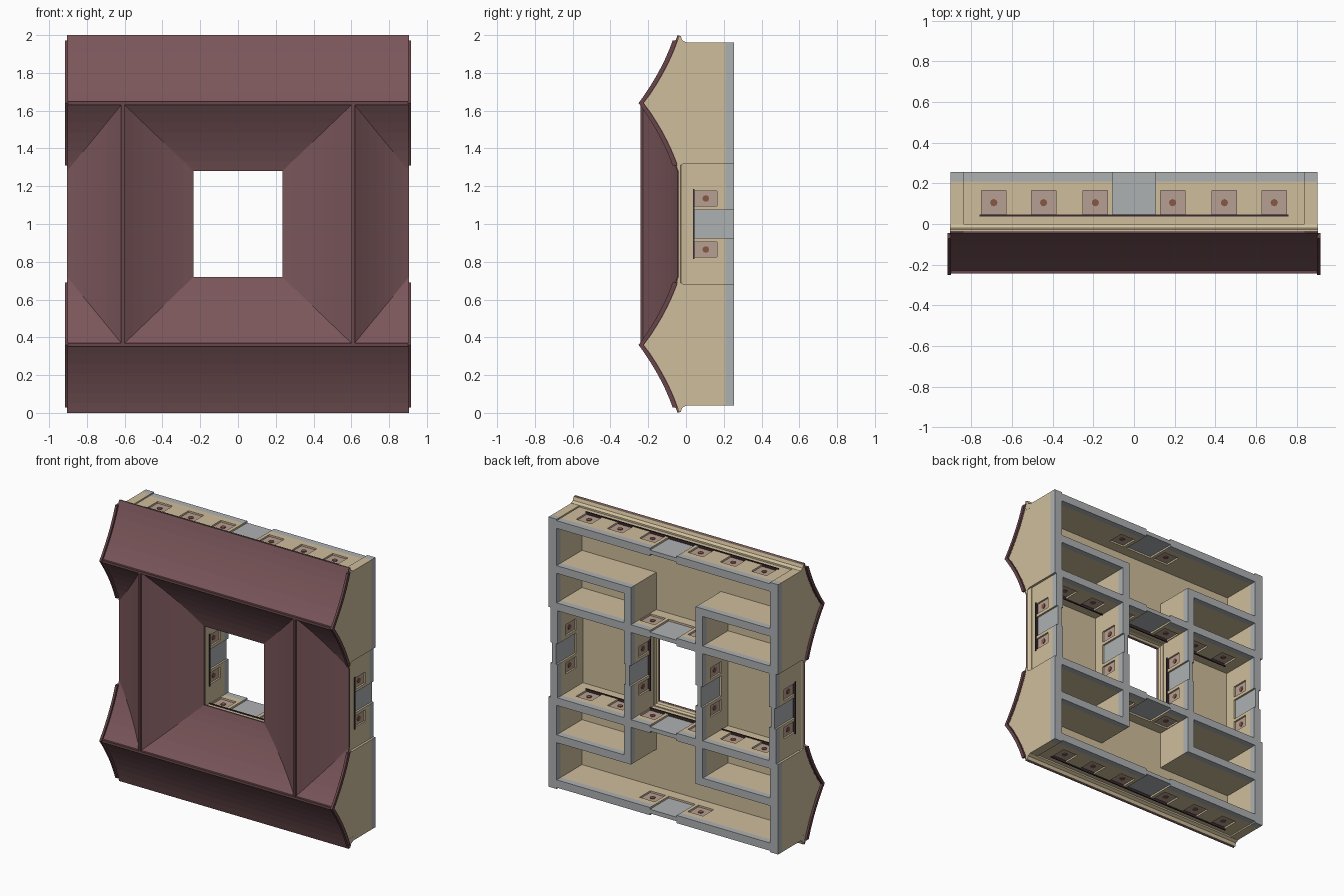
import bpy, bmesh, math
from mathutils import Matrix

if "Cube" in bpy.data.objects:
    bpy.data.objects.remove(bpy.data.objects["Cube"])

def material(name, r, g, b):
    lin = lambda c: ((c / 255 + 0.055) / 1.055) ** 2.4 if c > 10 else c / 255 / 12.92
    m = bpy.data.materials.new(name)
    m.diffuse_color = (lin(r), lin(g), lin(b), 1)
    m.use_nodes = True
    m.node_tree.nodes["Principled BSDF"].inputs["Base Color"].default_value = m.diffuse_color
    return m

MATS = [material("plaster_beige", 207, 190, 156), material("stone_grey", 174, 177, 178),
        material("window_tan", 182, 159, 146), material("knob_brown", 134, 88, 66),
        material("beam_dark", 58, 42, 46), material("roof_red", 122, 86, 90),
        material("trim_red", 104, 70, 74)]
BEIGE, GREY, PANE, KNOB, BEAM, ROOF, TRIM = range(7)

def finish(name, bm, fix=True):
    if fix:
        bmesh.ops.recalc_face_normals(bm, faces=bm.faces[:])
    me = bpy.data.meshes.new(name)
    bm.to_mesh(me)
    bm.free()
    for m in MATS:
        me.materials.append(m)
    ob = bpy.data.objects.new(name, me)
    bpy.context.collection.objects.link(ob)
    return ob

def box(bm, x, y, z, mat):
    """Axis box from three (low, high) pairs."""
    v = [bm.verts.new((a, b, c)) for a in sorted(x) for b in sorted(y) for c in sorted(z)]
    for q in ((0, 1, 3, 2), (4, 6, 7, 5), (0, 4, 5, 1), (2, 3, 7, 6), (0, 2, 6, 4), (1, 5, 7, 3)):
        bm.faces.new([v[i] for i in q]).material_index = mat

def prism(bm, pts, u0, u1, to3d, mat):
    """Extrude a 2D outline along u; to3d(u, p) gives the position."""
    a = [bm.verts.new(to3d(u0, p)) for p in pts]
    b = [bm.verts.new(to3d(u1, p)) for p in pts]
    fs = [bm.faces.new(a), bm.faces.new(b[::-1])]
    n = len(pts)
    for i in range(n):
        fs.append(bm.faces.new((a[i], b[i], b[(i + 1) % n], a[(i + 1) % n])))
    for f in fs:
        f.material_index = mat

CZ = 1.0                                   # middle of the courtyard plan
Y_TOP, Y_HEAD, Y_SILL, Y_BASE, Y_END = -0.04, 0.045, 0.165, 0.21, 0.255
THICK = 0.055

def wall(name, axis, half, face, out, openings=(), strip=0, span=None):
    """Wall along x or z. face = outside plane, out = direction of its outside."""
    bm = bmesh.new()
    inner = face - out * THICK
    def put(u, y, w, mat):
        if axis == 'x':
            box(bm, u, y, (w[0] + CZ, w[1] + CZ), mat)
        else:
            box(bm, w, y, (u[0] + CZ, u[1] + CZ), mat)
    lo, hi = span or (-half, half)
    put((lo, hi), (Y_TOP, Y_HEAD), (inner, face), BEIGE)
    cur = lo
    for a, b, kind in sorted(openings) + [(hi, hi, 'end')]:
        put((cur, a), (Y_HEAD, Y_BASE), (inner, face), BEIGE)
        put((cur, a), (Y_BASE, Y_END), (inner, face), GREY)
        cur = b
        if kind == 'end':
            break
        if kind == 'door':
            put((a, b), (Y_HEAD, Y_END), (inner + out * .013, face - out * .013), GREY)
            continue
        put((a, b), (Y_SILL, Y_BASE), (inner, face), BEIGE)
        put((a, b), (Y_BASE, Y_END), (inner, face), GREY)
        back = inner + out * .012
        if kind == 'niche':
            put((a, b), (Y_HEAD, Y_SILL), (inner, inner + out * .02), BEIGE)
            back = inner + out * .02
        front = face - out * .012
        put((a, b), (Y_HEAD, Y_SILL), (back, front), PANE)
        # eight-sided boss in the middle of the window
        u, w, y = (a + b) / 2, (front + back) / 2, (Y_HEAD + Y_SILL) / 2
        pos = (u, y, w + CZ) if axis == 'x' else (w, y, u + CZ)
        rot = Matrix() if axis == 'x' else Matrix.Rotation(math.pi / 2, 4, 'Y')
        r = bmesh.ops.create_cone(bm, cap_ends=True, segments=8, radius1=.018, radius2=.018,
                                  depth=abs(front - back) + .01, matrix=Matrix.Translation(pos) @ rot)
        for f in {f for v in r['verts'] for f in v.link_faces}:
            f.material_index = KNOB
    if strip:                               # dark lintel strip above the windows
        put((-strip, strip), (.037, .046), (face - out * .02, face + out * .006), BEAM)
    return finish(name, bm)

def both(lst):
    return [(s * c - h, s * c + h, k) for c, h, k in lst for s in (1, -1)]

long_open = both([(.69, .06, 'niche'), (.445, .06, 'niche'), (.19, .06, 'through')]) + [(-.105, .105, 'door')]
short_open = both([(.135, .04, 'through')]) + [(-.073, .073, 'door')]

# walls, mirrored around the courtyard
for s, n in ((1, "upper"), (-1, "lower")):
    wall(n + "_outer_wall", 'x', .84, s * .95, s, long_open, .76)
    wall(n + "_court_wall", 'x', .84, s * .31, -s, long_open, .76)
    for t, m in ((1, "right"), (-1, "left")):
        wall(f"{n}_{m}_room_wall", 'x', 0, s * .63, s, span=sorted((t * .255, t * .84)))
        wall(f"{n}_{m}_room_end", 'z', 0, t * .255, -t, span=sorted((s * .365, s * .575)))
for t, m in ((1, "right"), (-1, "left")):
    wall(m + "_outer_wall", 'z', .32, t * .888, t, short_open, .185)
    wall(m + "_court_wall", 'z', .31, t * .255, -t, short_open, .185)

# roof profile: steep at the ridge, flatter at the eaves
N = 7
S = [i / N for i in range(N + 1)]
RX, RZ, EDGE = .61, .64, .905
height = lambda s: -.045 - .19 * ((1 - s) - .4 * s * (1 - s))
z_out = lambda s: RZ + .36 * s
z_in = lambda s: RZ - .36 * s
x_out = lambda s: RX + (EDGE - RX) * s
x_in = lambda s: RX - .375 * s

bm = bmesh.new()
def slope(edge):
    """Strip of quads; edge(s) gives both ends of the level line at s."""
    rows = [[bm.verts.new((x, height(s), z + CZ)) for x, z in edge(s)] for s in S]
    for r, q in zip(rows, rows[1:]):
        f = bm.faces.new((r[0], r[1], q[1], q[0]))
        f.material_index = ROOF
for k in (1, -1):
    slope(lambda s: ((-EDGE, k * z_out(s)), (EDGE, k * z_out(s))))
    slope(lambda s: ((-x_in(s), k * z_in(s)), (x_in(s), k * z_in(s))))
    slope(lambda s: ((k * x_in(s), -z_in(s)), (k * x_in(s), z_in(s))))
    slope(lambda s: ((k * x_out(s), -z_in(s)), (k * x_out(s), z_in(s))))
    for t in (1, -1):
        slope(lambda s: ((t * x_out(s), k * z_in(s)), (t * (EDGE + .0005), k * z_in(s))))
bmesh.ops.remove_doubles(bm, verts=bm.verts[:], dist=.0008)
bm.normal_update()
for f in bm.faces:
    if f.normal.y > 0:
        f.normal_flip()
roof = finish("roof", bm, fix=False)
sol = roof.modifiers.new("thickness", 'SOLIDIFY')
sol.thickness, sol.offset = .012, -1

# ridge caps
bm = bmesh.new()
for k in (1, -1):
    box(bm, (-EDGE, EDGE), (-.244, -.225), (CZ + k * RZ - .009, CZ + k * RZ + .009), TRIM)
    box(bm, (k * RX - .009, k * RX + .009), (-.242, -.225), (CZ - RZ, CZ + RZ), TRIM)
finish("ridge_caps", bm)

# gable walls with stone base and curved verge boards
gable, base, verge = bmesh.new(), bmesh.new(), bmesh.new()
line = [(height(s) + .006, z_out(s)) for s in S[::-1]] + [(height(s) + .006, z_in(s)) for s in S[1:]]
outline = [(Y_BASE, .32), (Y_BASE, .96), (0, .96), (-.025, .97)] + line + [(-.03, .31), (-.01, .32)]
VS = [.92 * s for s in S]
crest = [(height(s), z_out(s)) for s in VS[::-1]] + [(height(s), z_in(s)) for s in VS[1:]]
board = [(y - .016, z) for y, z in crest] + [(y + .010, z) for y, z in crest[::-1]]
for t in (1, -1):
    for k in (1, -1):
        to3d = lambda u, p: (t * u, p[0], CZ + k * p[1])
        prism(gable, outline, .84, EDGE - .001, to3d, BEIGE)
        box(base, (t * .84, t * (EDGE - .001)), (Y_BASE, Y_END), (CZ + k * .32, CZ + k * .96), GREY)
        prism(verge, board, EDGE - .004, .917, to3d, TRIM)
finish("gable_walls", gable)
finish("gable_base", base)
finish("verge_boards", verge)

# cove cornices under every eave, and the ceilings
bm = bmesh.new()
def cove(depth):
    return [(-.02, -.036), (depth, -.036), (depth, -.028), (depth * .5, -.02), (depth * .25, 0), (-.02, 0)]
for k in (1, -1):
    prism(bm, cove(.046), -EDGE, EDGE, lambda u, p: (u, p[1], CZ + k * (.95 + p[0])), BEIGE)
    prism(bm, cove(.027), -.26, .26, lambda u, p: (u, p[1], CZ + k * (.31 - p[0])), BEIGE)
    prism(bm, cove(.018), -.31, .31, lambda u, p: (k * (.255 - p[0]), p[1], CZ + u), BEIGE)
    prism(bm, cove(.015), -.32, .32, lambda u, p: (k * (.888 + p[0]), p[1], CZ + u), BEIGE)
finish("cornices", bm)

bm = bmesh.new()
for k in (1, -1):
    box(bm, (-.89, .89), (-.036, -.03), (CZ + k * .31, CZ + k * .95), BEIGE)
    box(bm, (k * .255, k * .888), (-.036, -.03), (CZ - .31, CZ + .31), BEIGE)
finish("ceilings", bm)
